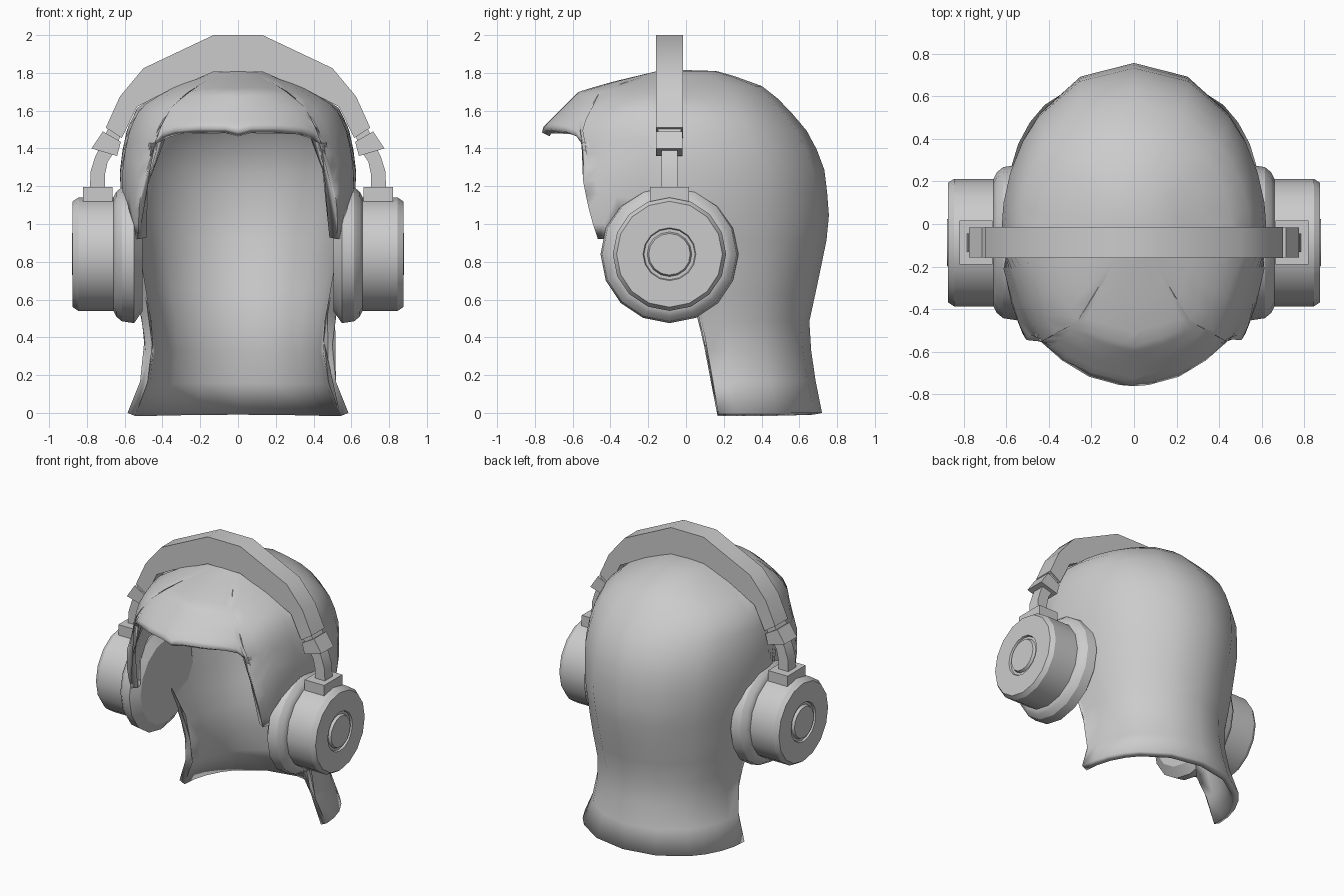
import bpy, bmesh, math
from mathutils import Vector

if "Cube" in bpy.data.objects:
    bpy.data.objects.remove(bpy.data.objects["Cube"])

grey = bpy.data.materials.new("plain_grey")
grey.use_nodes = True
COLOUR = (0.6, 0.6, 0.6, 1)
grey.diffuse_color = COLOUR
grey.node_tree.nodes["Principled BSDF"].inputs["Base Color"].default_value = COLOUR


def finish(bm, name, angle=30):
    bmesh.ops.recalc_face_normals(bm, faces=bm.faces)
    mesh = bpy.data.meshes.new(name)
    bm.to_mesh(mesh)
    bm.free()
    mesh.materials.append(grey)
    ob = bpy.data.objects.new(name, mesh)
    bpy.context.collection.objects.link(ob)
    bpy.ops.object.select_all(action='DESELECT')
    ob.select_set(True)
    bpy.context.view_layer.objects.active = ob
    bpy.ops.object.shade_smooth_by_angle(angle=math.radians(angle))
    return ob


def bridge(bm, a, b, closed=False):
    n = len(a)
    for i in range(n if closed else n - 1):
        j = (i + 1) % n
        bm.faces.new((a[i], a[j], b[j], b[i]))


# Hair shell: head sections as height, half width, widest y, front y, back y
SECTIONS = [
    (0, .585, .17, -.2, .72), (.25, .485, .13, -.3, .67), (.47, .50, .10, -.4, .65),
    (.7, .55, .05, -.6, .70), (.92, .59, -.03, -.96, .745), (1.05, .615, -.05, -.92, .757),
    (1.25, .625, -.05, -.87, .74), (1.28, .625, -.05, -.81, .735), (1.4, .61, -.05, -.77, .69),
    (1.51, .585, -.05, -.76, .63), (1.62, .53, -.05, -.65, .53), (1.70, .40, -.05, -.57, .45),
    (1.75, .29, -.03, -.40, .37), (1.81, .13, 0, -.15, .16)]
TOP = 1.81


def surface(phi, z):
    for lo, hi in zip(SECTIONS, SECTIONS[1:]):
        if z <= hi[0] + 1e-6:
            break
    f = (z - lo[0]) / (hi[0] - lo[0])
    w, mid, front, back = (a + (b - a) * f for a, b in zip(lo[1:], hi[1:]))
    s, c = math.sin(math.radians(phi)), math.cos(math.radians(phi))
    reach = mid - front if c > 0 else back - mid
    return Vector((w * max(s, 0) ** 0.95, mid - reach * c, z))


# Strands from hem to crown: hem angle, hem height, crown angle
STRANDS = [
    (0, 1.485, 0), (6, 1.505, 6), (20, 1.505, 16), (34, 1.49, 26), (42, 1.465, 32),
    (46, 1.42, 36), (62, .92, 36.5), (66, .92, 45), (69, 1.08, 58), (80, 1.06, 74),
    (88, .53, 86), (89, .25, 88), (90, 0, 90), (101, 0, 101), (112, 0, 112),
    (124, 0, 124), (135, 0, 135), (157, 0, 157), (180, 0, 180)]
ROWS = 16


def strand(phi0, z0, phi1, side):
    pts = []
    for r in range(ROWS + 1):
        t = 1 - (1 - r / ROWS) ** 1.5
        p = surface(phi0 + (phi1 - phi0) * t, z0 + (TOP - z0) * t)
        pts.append(Vector((p.x * side, p.y, p.z)))
    return pts


bm = bmesh.new()
loops = [strand(*s, 1) for s in STRANDS] + [strand(*s, -1) for s in STRANDS[-2:0:-1]]
cols = [[bm.verts.new(p) for p in loop] for loop in loops]
for a, b in zip(cols, cols[1:] + cols[:1]):
    bridge(bm, a, b)
crown = bm.verts.new((0, 0, TOP + .005))
for a, b in zip(cols, cols[1:] + cols[:1]):
    bm.faces.new((a[-1], b[-1], crown))
hair = finish(bm, "hair_shell", 60)
solid = hair.modifiers.new("thickness", 'SOLIDIFY')
solid.thickness = .045
solid.offset = -1

# Headphones
BAND_Y = -.0875


def plate(name, outline, y0, y1):
    """Extrude an x-z outline along y."""
    bm = bmesh.new()
    a = [bm.verts.new((x, y0, z)) for x, z in outline]
    b = [bm.verts.new((x, y1, z)) for x, z in outline]
    bm.faces.new(a)
    bm.faces.new(b)
    bridge(bm, a, b, True)
    return finish(bm, name)


def cup(name, side, profile, sides=16):
    """Turn an (x, radius) profile about the ear axis."""
    bm = bmesh.new()
    rings = []
    for x, r in profile:
        rings.append([bm.verts.new((side * x, BAND_Y + r * math.sin(math.tau * i / sides),
                                    .84 + r * math.cos(math.tau * i / sides)))
                      for i in range(sides)])
    for a, b in zip(rings, rings[1:]):
        bridge(bm, a, b, True)
    bm.faces.new(rings[0])
    bm.faces.new(rings[-1])
    return finish(bm, name)


outer = [(.13, 2.0), (.50, 1.825), (.625, 1.675), (.70, 1.51)]
inner = [(.615, 1.455), (.535, 1.62), (.40, 1.69), (.13, 1.805)]
right_half = outer + inner
plate("headband", right_half + [(-x, z) for x, z in reversed(right_half)], -.16, -.015)

PAD = [(.505, .30), (.55, .365), (.615, .355), (.645, .33), (.66, .30)]
BODY = [(.655, .30), (.845, .30), (.875, .28), (.875, .14), (.862, .135),
        (.862, .118), (.88, .11)]
for side, label in ((1, "left"), (-1, "right")):
    def part(name, outline, half):
        plate(label + name, [(side * x, z) for x, z in outline], BAND_Y - half, BAND_Y + half)
    cup(label + "_ear_pad", side, PAD)
    cup(label + "_ear_cup", side, BODY)
    part("_cup_bracket", [(.665, 1.1), (.82, 1.1), (.82, 1.195), (.665, 1.195)], .103)
    part("_arm", [(.705, 1.17), (.785, 1.17), (.78, 1.28), (.755, 1.36), (.72, 1.43),
                  (.65, 1.39), (.69, 1.33), (.705, 1.26)], .043)
    part("_sleeve", [(.64, 1.36), (.775, 1.40), (.715, 1.49), (.62, 1.435)], .07)
    part("_sleeve_neck", [(.635, 1.43), (.705, 1.47), (.68, 1.52), (.62, 1.48)], .06)
